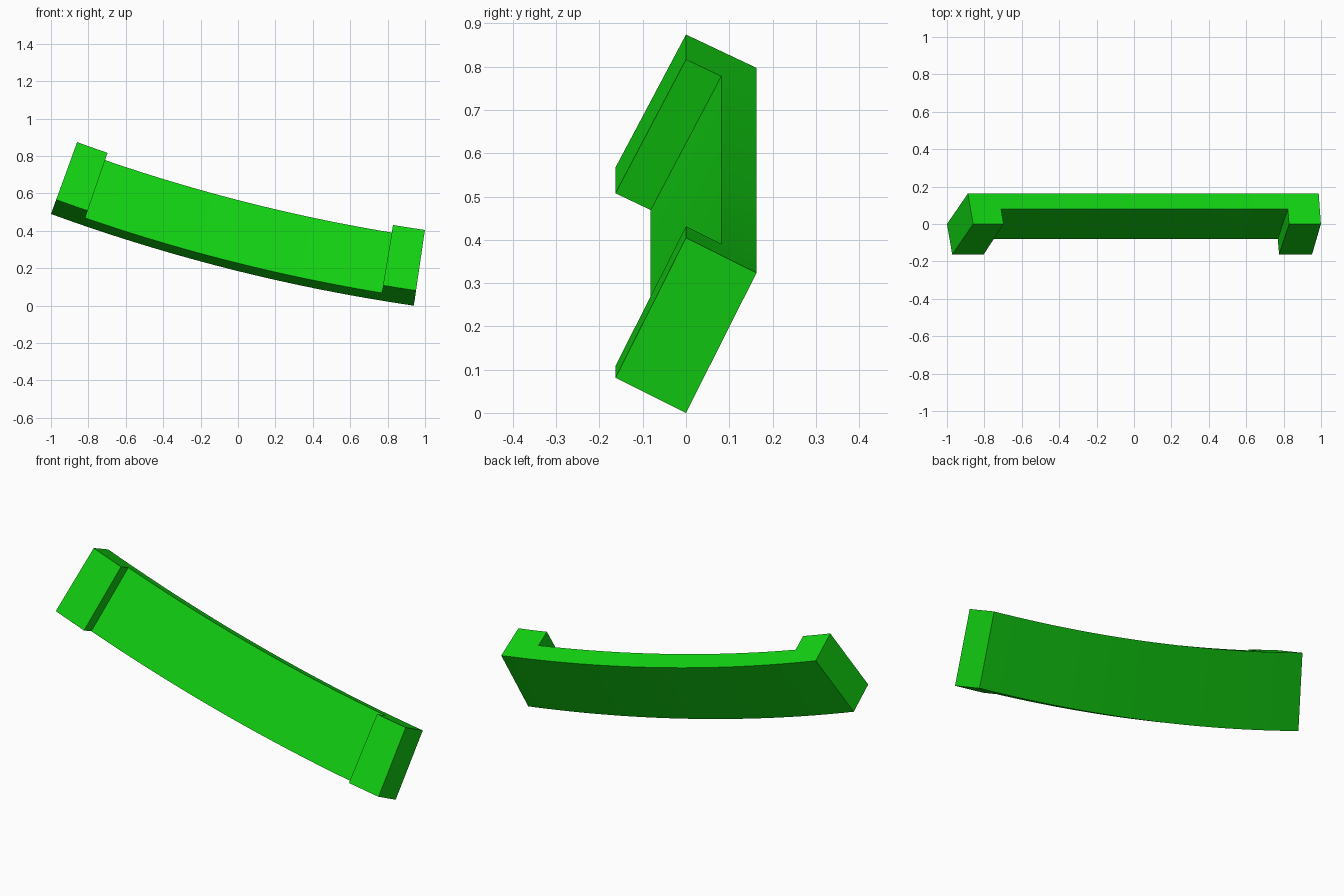
import bpy
import bmesh
from math import sin, cos, atan2, hypot, radians
from mathutils import Vector

cube = bpy.data.objects.get("Cube")
if cube:
    bpy.data.objects.remove(cube, do_unlink=True)

green = bpy.data.materials.new("bright green")
green.use_nodes = True
colour = (0.006, 0.64, 0.006, 1)
green.diffuse_color = colour
green.node_tree.nodes["Principled BSDF"].inputs["Base Color"].default_value = colour

# Arc through the lowest edge, running in the vertical xz plane
start, end = Vector((-1.0, 0.49)), Vector((0.94, 0.0))
chord = end - start
tilt = atan2(-chord.y, chord.x)
half = radians(5.85)
radius = chord.length / 2 / sin(half)
centre = (start + end) / 2 + radius * cos(half) * Vector((sin(tilt), cos(tilt)))

# Tilted rectangular section: one axis across the width, one through the depth
WIDE = Vector((0.163, 0.327))
DEEP = Vector((-0.163, 0.082))


def section(near, far):
    """Corners of a slice of the section between two depth fractions."""
    return [DEEP * near, DEEP * near + WIDE, DEEP * far + WIDE, DEEP * far]


def sweep(name, profile, a0, a1, steps):
    bm = bmesh.new()
    rings = []
    for i in range(steps + 1):
        a = a0 + (a1 - a0) * i / steps
        rings.append([bm.verts.new((centre.x - (radius - p.y) * sin(a), p.x,
                                    centre.y - (radius - p.y) * cos(a)))
                      for p in profile])
    for r, s in zip(rings, rings[1:]):
        for j in range(4):
            k = (j + 1) % 4
            bm.faces.new((r[j], r[k], s[k], s[j]))
    bm.faces.new(rings[0])
    bm.faces.new(rings[-1])
    bmesh.ops.recalc_face_normals(bm, faces=bm.faces)
    mesh = bpy.data.meshes.new(name)
    bm.to_mesh(mesh)
    bm.free()
    mesh.materials.append(green)
    obj = bpy.data.objects.new(name, mesh)
    bpy.context.collection.objects.link(obj)
    return obj


# Curved back bar, with a raised block on the front at each end
left, right = tilt + half, tilt - half
block = radians(1.05)
sweep("curved_bar", section(0, 0.5), left, right, 32)
sweep("right_end_block", section(0.5, 1), left, left - block, 3)
sweep("left_end_block", section(0.5, 1), right + block, right, 3)
